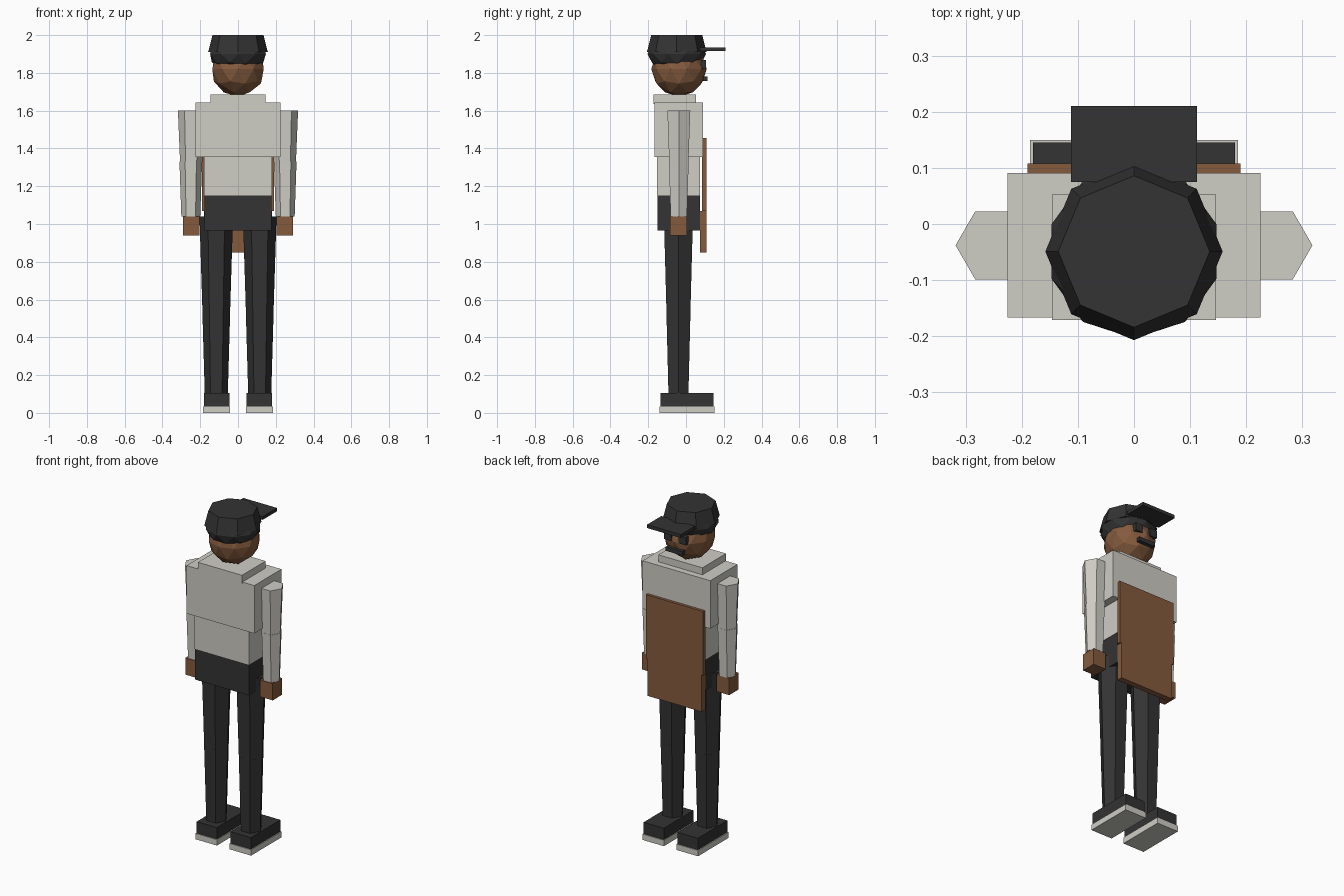
import bpy, math

if "Cube" in bpy.data.objects:
    bpy.data.objects.remove(bpy.data.objects["Cube"])


def material(name, rgb):
    m = bpy.data.materials.new(name)
    m.diffuse_color = (*rgb, 1)
    m.use_nodes = True
    m.node_tree.nodes["Principled BSDF"].inputs["Base Color"].default_value = m.diffuse_color
    return m


SHIRT = material("pale_grey_cloth", (0.62, 0.61, 0.56))
DARK = material("charcoal", (0.033, 0.033, 0.034))
SKIN = material("brown_skin", (0.235, 0.105, 0.048))
APRON = material("brown_apron", (0.235, 0.105, 0.048))


def finish(name, mat):
    ob = bpy.context.object
    ob.name = name
    ob.data.materials.append(mat)
    return ob


def box(name, mat, x0, x1, y0, y1, z0, z1):
    bpy.ops.mesh.primitive_cube_add(
        size=1, location=((x0 + x1) / 2, (y0 + y1) / 2, (z0 + z1) / 2))
    ob = finish(name, mat)
    ob.scale = (x1 - x0, y1 - y0, z1 - z0)
    return ob


def taper(name, mat, sides, x, y, z0, z1, r0, r1, turn=0.0):
    """Upright tapered prism with corners on the +x and -x sides."""
    bpy.ops.mesh.primitive_cone_add(
        vertices=sides, radius1=r0, radius2=r1, depth=z1 - z0,
        location=(x, y, (z0 + z1) / 2), rotation=(0, 0, math.pi / 2 + turn))
    return finish(name, mat)


def ball(name, mat, loc, scale):
    bpy.ops.mesh.primitive_ico_sphere_add(subdivisions=2, radius=1, location=loc)
    ob = finish(name, mat)
    ob.scale = scale
    return ob


# Limbs, one set for each side
for side, s in (("left", -1), ("right", 1)):
    def pair(a, b):
        return sorted((s * a, s * b))

    box(side + "_sole", SHIRT, *pair(0.042, 0.185), -0.14, 0.15, 0, 0.035)
    box(side + "_shoe", DARK, *pair(0.046, 0.18), -0.135, 0.145, 0.035, 0.105)
    taper(side + "_shin", DARK, 6, s * 0.115, -0.04, 0.10, 0.55, 0.061, 0.074)
    taper(side + "_thigh", DARK, 6, s * 0.115, -0.04, 0.53, 1.04, 0.073, 0.089)
    taper(side + "_forearm", SHIRT, 6, s * 0.25, -0.038, 1.04, 1.33, 0.050, 0.060)
    taper(side + "_upper_arm", SHIRT, 6, s * 0.248, -0.038, 1.31, 1.60, 0.058, 0.070)
    box(side + "_hand", SKIN, *pair(0.205, 0.29), -0.086, 0.004, 0.94, 1.04)
    # Square dark lens
    box(side + "_lens", DARK, *pair(0.025, 0.073), 0.08, 0.106, 1.82, 1.867)

# Body
box("hips", DARK, -0.178, 0.178, -0.152, 0.073, 0.965, 1.15)
box("waist", SHIRT, -0.18, 0.18, -0.154, 0.073, 1.15, 1.36)
box("chest", SHIRT, -0.225, 0.225, -0.167, 0.091, 1.355, 1.643)
box("collar", SHIRT, -0.146, 0.146, -0.171, 0.053, 1.635, 1.685)

# Apron
box("apron_bib", APRON, -0.19, 0.19, 0.085, 0.108, 1.07, 1.455)
box("apron_skirt", APRON, -0.18, 0.18, 0.073, 0.108, 0.85, 1.07)

# Head and cap
ball("head", SKIN, (0, -0.037, 1.82), (0.143, 0.147, 0.145))
ball("cap_band", DARK, (0, -0.049, 1.90), (0.155, 0.155, 0.098))
taper("cap_crown", DARK, 8, 0, -0.049, 1.91, 2.0, 0.158, 0.135)
box("cap_brim", DARK, -0.112, 0.112, 0.075, 0.21, 1.915, 1.935)
box("moustache", DARK, -0.055, 0.055, 0.09, 0.114, 1.757, 1.781)
